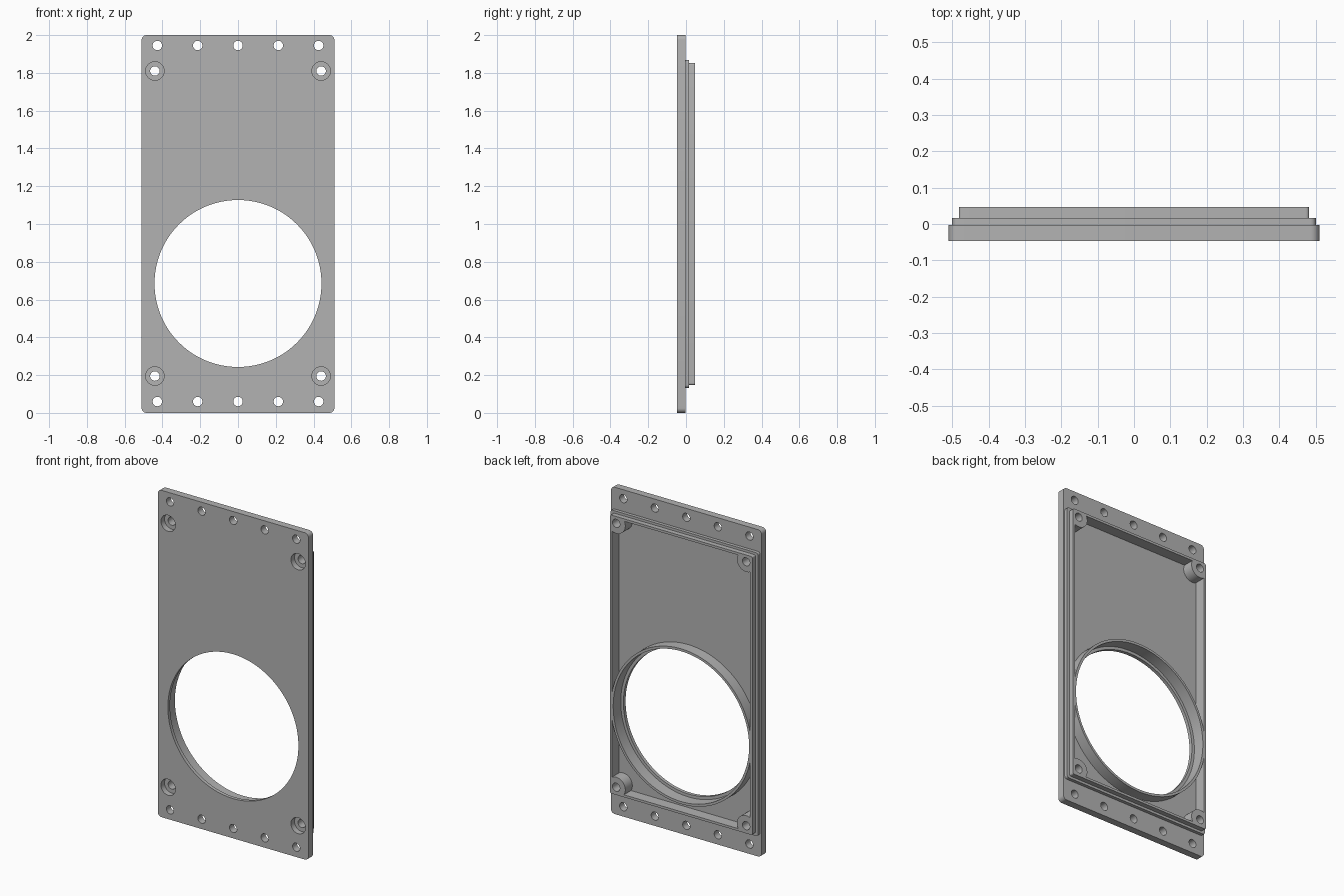
import bpy, bmesh, math
from mathutils import Matrix

cube = bpy.data.objects.get("Cube")
if cube:
    bpy.data.objects.remove(cube, do_unlink=True)

grey = bpy.data.materials.new("plain grey")
grey.use_nodes = True
GREY = (0.45, 0.45, 0.45, 1)
grey.diffuse_color = GREY
grey.node_tree.nodes["Principled BSDF"].inputs["Base Color"].default_value = GREY

HEIGHT = 2.0
MID = HEIGHT / 2
FRONT, PLATE_BACK, STEP_BACK, RIM_BACK = -0.047, -0.003, 0.017, 0.047
FLOOR, BEYOND = -0.021, 0.1


def make_object(name, bm):
    bmesh.ops.recalc_face_normals(bm, faces=bm.faces)
    mesh = bpy.data.meshes.new(name)
    bm.to_mesh(mesh)
    bm.free()
    mesh.materials.append(grey)
    obj = bpy.data.objects.new(name, mesh)
    bpy.context.collection.objects.link(obj)
    return obj


def slab(name, half_x, half_z, y0, y1, radius=0):
    """Upright slab, centred at mid height, with rounded corners."""
    bm = bmesh.new()
    bmesh.ops.create_cube(bm, size=1)
    bmesh.ops.scale(bm, verts=bm.verts, vec=(2 * half_x, y1 - y0, 2 * half_z))
    bmesh.ops.translate(bm, verts=bm.verts, vec=(0, (y0 + y1) / 2, MID))
    if radius:
        edges = [e for e in bm.edges
                 if abs(e.verts[0].co.y - e.verts[1].co.y) > 1e-4]
        bmesh.ops.bevel(bm, geom=edges, offset=radius, segments=6,
                        profile=0.5, affect='EDGES')
    return make_object(name, bm)


def rod(name, x, z, radius, y0, y1, sides=32):
    """Cylinder running front to back."""
    bm = bmesh.new()
    place = (Matrix.Translation((x, (y0 + y1) / 2, z))
             @ Matrix.Rotation(math.pi / 2, 4, 'X'))
    bmesh.ops.create_cone(bm, cap_ends=True, segments=sides, radius1=radius,
                          radius2=radius, depth=y1 - y0, matrix=place)
    return make_object(name, bm)


def combine(target, tool, operation='DIFFERENCE'):
    """Apply a boolean and discard the tool."""
    mod = target.modifiers.new("shape", 'BOOLEAN')
    mod.object, mod.operation, mod.solver = tool, operation, 'EXACT'
    bpy.context.view_layer.update()
    graph = bpy.context.evaluated_depsgraph_get()
    result = bpy.data.meshes.new_from_object(target.evaluated_get(graph))
    target.modifiers.clear()
    target.data = result
    bpy.data.objects.remove(tool, do_unlink=True)


screws = [(x, z) for x in (-0.44, 0.44) for z in (0.195, 1.81)]
OPENING_Z = 0.685

# Stepped cover plate
cover = slab("cover_plate", 0.51, MID, FRONT, PLATE_BACK, 0.025)
combine(cover, slab("seal_step", 0.5, 0.867, -0.03, STEP_BACK, 0.015), 'UNION')
combine(cover, slab("rim", 0.482, 0.852, -0.025, RIM_BACK, 0.01), 'UNION')

# Pocket behind the plate, leaving the rim, ring collar and screw bosses
pocket = slab("pocket", 0.467, 0.837, FLOOR, BEYOND)
combine(pocket, rod("collar", 0, OPENING_Z, 0.475, -0.2, 0.2, 128))
for x, z in screws:
    combine(pocket, rod("boss", x, z, 0.062, -0.2, 0.2, 48))
combine(cover, pocket)

# Large round opening with a wider bore at the back
combine(cover, rod("opening", 0, OPENING_Z, 0.442, -0.2, 0.2, 128))
combine(cover, rod("bore", 0, OPENING_Z, 0.46, -0.026, BEYOND, 128))

# Counterbored screw holes
for x, z in screws:
    combine(cover, rod("screw_hole", x, z, 0.025, -0.2, 0.2))
    combine(cover, rod("counterbore", x, z, 0.049, -BEYOND, -0.012, 48))

# Rows of holes along the top and bottom edges
for z in (0.06, 1.945):
    for i in range(-2, 3):
        combine(cover, rod("edge_hole", i * 0.2135, z, 0.025, -0.2, 0.2))

bpy.ops.object.select_all(action='DESELECT')
cover.select_set(True)
bpy.context.view_layer.objects.active = cover
bpy.ops.object.shade_smooth_by_angle(angle=math.radians(30))
